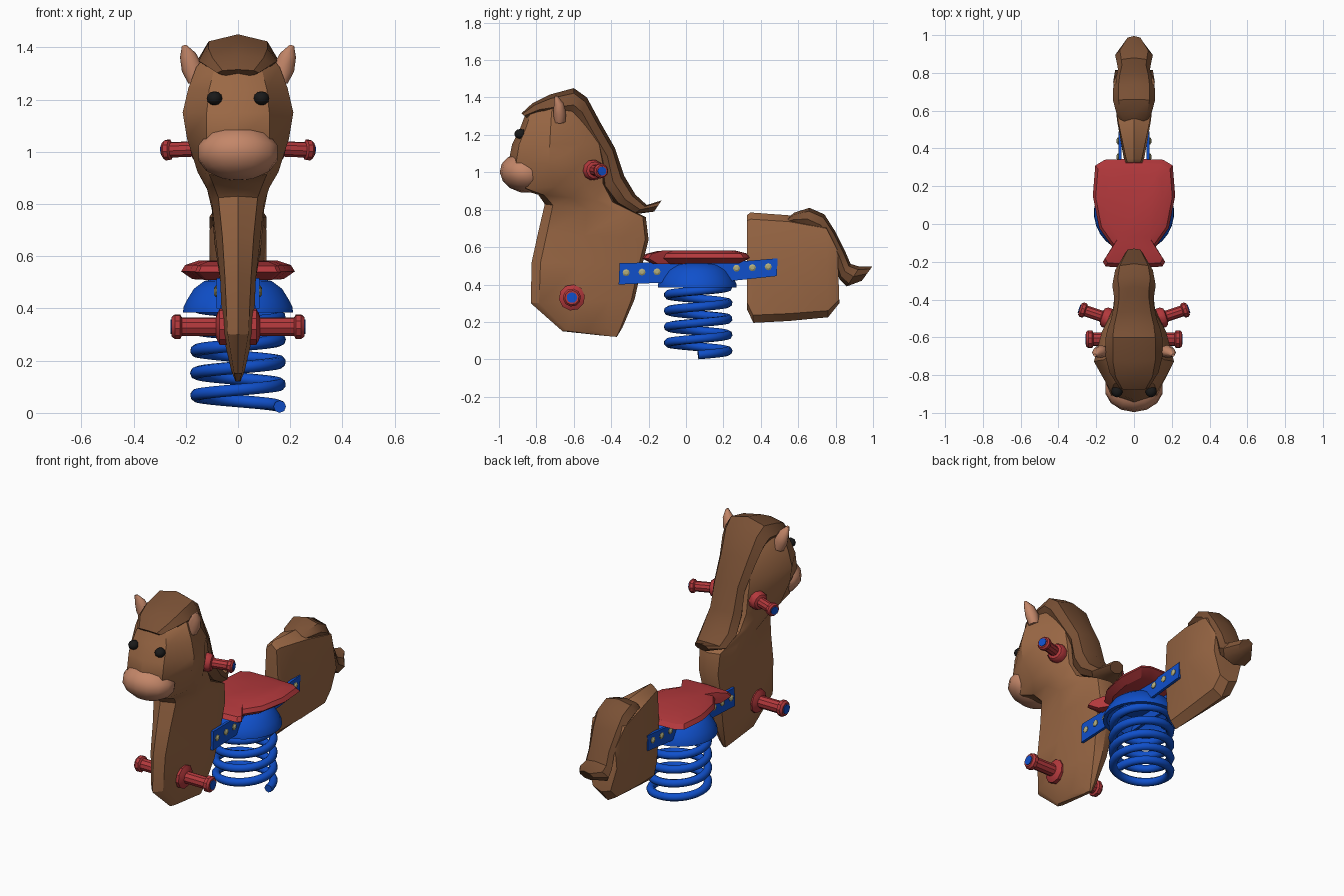
import bpy, bmesh, math
from mathutils import Vector

if "Cube" in bpy.data.objects:
    bpy.data.objects.remove(bpy.data.objects["Cube"])

COLORS = {"brown": (.33, .14, .06), "dark_brown": (.19, .08, .035), "tan": (.55, .24, .14),
          "red": (.45, .04, .045), "blue": (.005, .08, .6), "black": (.01, .01, .01),
          "bolt_metal": (.45, .42, .2)}
MATS = {}
for n, c in COLORS.items():
    MATS[n] = bpy.data.materials.new(n)
    MATS[n].diffuse_color = (*c, 1)


def finish(ob, color, angle=35):
    ob.data.materials.clear()
    ob.data.materials.append(MATS[color])
    bpy.ops.object.select_all(action='DESELECT')
    ob.select_set(True)
    bpy.context.view_layer.objects.active = ob
    bpy.ops.object.shade_smooth_by_angle(angle=math.radians(angle))
    return ob


def skin(name, rings, color, angle=35):
    """Join equal-sized rings of points into a capped solid."""
    bm = bmesh.new()
    vs = [[bm.verts.new(p) for p in r] for r in rings]
    k = len(rings[0])
    for a, b in zip(vs, vs[1:]):
        for i in range(k):
            bm.faces.new((a[i], a[(i + 1) % k], b[(i + 1) % k], b[i]))
    bm.faces.new(vs[0])
    bm.faces.new(vs[-1])
    bmesh.ops.recalc_face_normals(bm, faces=bm.faces)
    me = bpy.data.meshes.new(name)
    bm.to_mesh(me)
    bm.free()
    ob = bpy.data.objects.new(name, me)
    bpy.context.collection.objects.link(ob)
    return finish(ob, color, angle)


def loft(name, sections, ts, color, angle=35):
    """Symmetric sections: outer point (y,z), inner point (y,z), then half widths at ts."""
    rings = []
    for ay, az, by, bz, *ws in sections:
        if len(ws) == 1:
            ws = [ws[0] * f for f in (.75, 1, .75)]
        mid = [(w, ay + t * (by - ay), az + t * (bz - az)) for t, w in zip(ts, ws)]
        rings.append([(0, ay, az)] + mid + [(0, by, bz)] + [(-x, y, z) for x, y, z in mid[::-1]])
    return skin(name, rings, color, angle)


def lathe(name, origin, axis, profile, color, n=10, angle=35):
    """Turn (radius, distance) pairs about an axis."""
    d = Vector(axis).normalized()
    u = d.orthogonal().normalized()
    v = d.cross(u)
    o = Vector(origin)
    rings = [[o + d * h + r * (u * math.cos(a) + v * math.sin(a))
              for a in (2 * math.pi * i / n for i in range(n))] for r, h in profile]
    return skin(name, rings, color, angle)


def ball(name, loc, scale, color, seg=16, rot=(0, 0, 0)):
    bpy.ops.mesh.primitive_uv_sphere_add(segments=seg, ring_count=seg // 2, location=loc, rotation=rot)
    ob = bpy.context.object
    ob.name = name
    ob.scale = scale
    return finish(ob, color, 50)


# Front body, neck and head in one loft
loft("front_body_and_head", [
    (-.43, .125, -.37, .12, .008, .01, .01, .008),
    (-.66, .15, -.34, .17, .015, .025, .025, .02),
    (-.83, .30, -.275, .32, .04, .06, .06, .045),
    (-.825, .52, -.235, .50, .05, .068, .068, .06),
    (-.79, .68, -.20, .64, .06, .085, .09, .065),
    (-.755, .83, -.215, .76, .075, .10, .10, .07),
    (-.79, .88, -.38, .84, .095, .12, .115, .09),
    (-.89, .91, -.43, .94, .11, .155, .14, .10),
    (-.95, 1.05, -.43, 1.05, .12, .195, .165, .11),
    (-.93, 1.15, -.45, 1.15, .12, .212, .17, .11),
    (-.885, 1.24, -.50, 1.25, .11, .19, .15, .10),
    (-.855, 1.32, -.53, 1.33, .09, .16, .13, .08),
    (-.75, 1.39, -.58, 1.40, .05, .10, .08, .05)], (.08, .42, .75, .97), "brown")

# Hind body
loft("hind_body", [
    (.325, .77, .325, .27, .035, .045, .03),
    (.345, .785, .36, .195, .042, .055, .035),
    (.55, .77, .55, .205, .085, .09, .05),
    (.75, .73, .76, .225, .11, .11, .06),
    (.81, .60, .82, .30, .085, .10, .06)], (.06, .45, .93), "brown")

# Mane with fringe, and tail
loft("mane", [
    (-.88, 1.315, -.85, 1.29, .08), (-.82, 1.37, -.75, 1.30, .13),
    (-.73, 1.415, -.68, 1.28, .15), (-.60, 1.45, -.60, 1.27, .15),
    (-.53, 1.40, -.58, 1.24, .14), (-.46, 1.27, -.54, 1.17, .12),
    (-.38, 1.13, -.46, 1.04, .105), (-.33, .98, -.45, .92, .105),
    (-.27, .88, -.38, .83, .115), (-.21, .825, -.28, .775, .10),
    (-.13, .85, -.17, .79, .045)], (.15, .5, .85), "dark_brown")
loft("tail", [
    (.53, .745, .54, .72, .06), (.58, .785, .57, .71, .09), (.66, .81, .64, .69, .11),
    (.74, .775, .70, .66, .11), (.80, .68, .74, .62, .10), (.85, .58, .79, .52, .085),
    (.88, .51, .82, .43, .09), (.93, .495, .86, .39, .10), (.995, .495, .94, .42, .045)],
    (.15, .5, .85), "dark_brown")

# Muzzle
ball("muzzle", (0, -.865, .995), (.16, .132, .104), "tan", 14, (math.radians(-12), 0, 0))

# Seat: lens-shaped board, right half outline mirrored
half = [(0, .345), (.155, .34), (.205, .31), (.218, .15), (.185, -.02),
        (.115, -.12), (.165, -.20), (.15, -.225), (0, -.235)]
outline = half + [(-x, y) for x, y in half[-2:0:-1]]
skin("seat", [[(x * s, .05 + (y - .05) * s, z + .012 * min(0, y)) for x, y in outline]
              for s, z in ((.8, .512), (1, .542), (.93, .566), (.7, .583))], "red", 25)

# Spring housing under the seat
lathe("spring_cap", (0, .06, 0), (0, 0, 1),
      [(.12, .47), (.17, .43), (.19, .385), (.212, .385), (.21, .405), (.195, .435),
       (.17, .475), (.13, .505), (.08, .515)], "blue", 28)

# Coil spring
cu = bpy.data.curves.new("spring", 'CURVE')
cu.dimensions = '3D'
cu.bevel_depth = .024
cu.bevel_resolution = 2
cu.use_fill_caps = True
sp = cu.splines.new('POLY')
N, TURNS = 150, 4.5
sp.points.add(N)
for i, p in enumerate(sp.points):
    a = 2 * math.pi * TURNS * i / N
    p.co = (.16 * math.cos(a), .065 + .16 * math.sin(a), .024 + .385 * i / N, 1)
spring = bpy.data.objects.new("spring", cu)
bpy.context.collection.objects.link(spring)
bpy.ops.object.select_all(action='DESELECT')
spring.select_set(True)
bpy.context.view_layer.objects.active = spring
bpy.ops.object.convert(target='MESH')
finish(bpy.context.object, "blue", 50)

# Paired parts
for s, side in ((1, "right"), (-1, "left")):
    # Side plate holding both body halves, with bolts
    plate = [(-.36, .40), (.0, .415), (.25, .42), (.485, .445), (.49, .54), (.25, .52), (.0, .52), (-.355, .515)]
    skin(side + "_plate", [[(s * x, y, z) for y, z in plate] for x in (.066, .082)], "blue")
    for i, (y, z) in enumerate([(-.32, .463), (-.235, .466), (-.155, .468),
                                (.27, .487), (.355, .49), (.44, .495)]):
        lathe(f"{side}_bolt_{i + 1}", (s * .078, y, z), (s, 0, 0),
              [(.019, 0), (.019, .008), (.01, .014)], "bolt_metal", 8)

    # Foot peg
    lathe(side + "_foot_peg", (s * .04, -.61, .33), (s, 0, 0),
          [(.07, 0), (.07, .03), (.052, .04), (.036, .045), (.036, .175), (.048, .182),
           (.048, .202), (.038, .214)], "red")
    lathe(side + "_foot_peg_cap", (s * .25, -.61, .33), (s, 0, 0), [(.028, 0), (.028, .008)], "blue")

    # Handle, angled slightly back
    o, d = Vector((s * .12, -.505, 1.013)), Vector((s, .33, -.04)).normalized()
    lathe(side + "_handle", o, d,
          [(.055, 0), (.055, .035), (.045, .05), (.03, .055), (.03, .142), (.04, .148),
           (.04, .165), (.032, .175)], "red")
    lathe(side + "_handle_cap", o + d * .172, d, [(.024, 0), (.024, .008)], "blue")

    # Ear
    ear = [(.16, -.675, 1.27, .03, .03), (.175, -.675, 1.32, .04, .034),
           (.192, -.68, 1.37, .03, .026), (.207, -.695, 1.408, .008, .008)]
    skin(side + "_ear", [[(s * (x + rx * math.cos(a)), y + ry * math.sin(a), z - .3 * rx * math.cos(a))
                          for a in (math.pi * i / 4 for i in range(8))]
                         for x, y, z, rx, ry in ear], "tan", 50)

    # Eye
    ball(side + "_eye", (s * .09, -.885, 1.205), (.03, .033, .027), "black", 12)

for m in bpy.data.materials:
    if m.users and not m.is_grease_pencil:
        m.use_nodes = True
        m.node_tree.nodes["Principled BSDF"].inputs["Base Color"].default_value = m.diffuse_color
